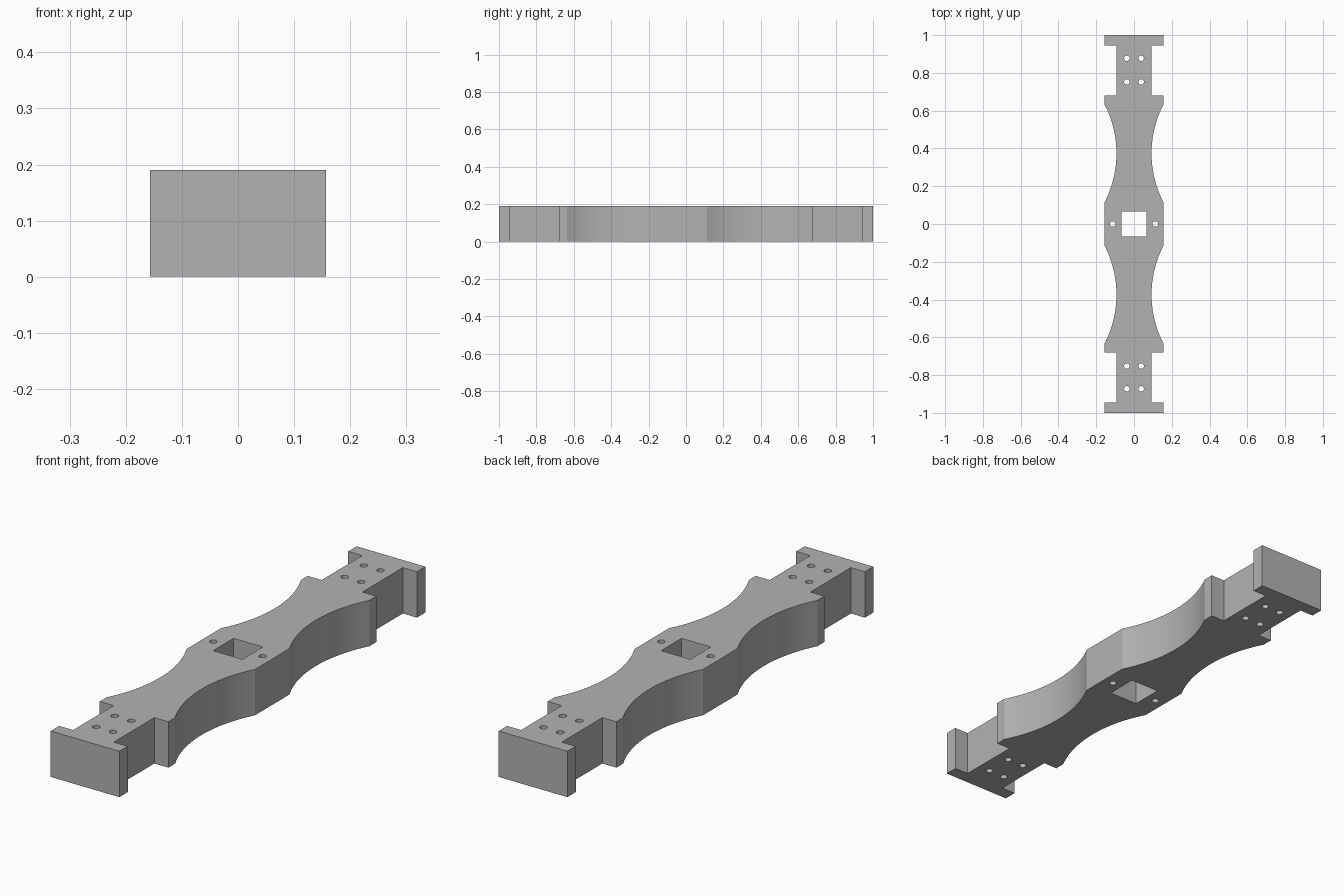
import bpy, bmesh
from math import sin, cos, asin, pi, hypot, radians

cube = bpy.data.objects.get("Cube")
if cube:
    bpy.data.objects.remove(cube, do_unlink=True)

HEIGHT = 0.19
WIDE, WAIST = 0.157, 0.093       # half widths
ARC_START, ARC_END = 0.113, 0.635
SHOULDER, FLANGE, TIP = 0.68, 0.945, 1.0

grey = bpy.data.materials.new("plain grey")
grey.use_nodes = True
grey.diffuse_color = (0.45, 0.45, 0.45, 1)
grey.node_tree.nodes["Principled BSDF"].inputs["Base Color"].default_value = grey.diffuse_color


def circle(x, y, r, n=24):
    return [(x + r * cos(2 * pi * i / n), y + r * sin(2 * pi * i / n)) for i in range(n)]


def scallop(n=32):
    """Shallow arc cut into the side between the hub and the shoulder."""
    half = (ARC_END - ARC_START) / 2
    sag = WIDE - WAIST
    radius = hypot(half, sag) ** 2 / (2 * sag)
    sweep = asin(half / radius)
    mid = (ARC_START + ARC_END) / 2
    angles = [sweep * (2 * i / n - 1) for i in range(n + 1)]
    return [(WAIST + radius * (1 - cos(a)), mid + radius * sin(a)) for a in angles]


# Outline: one quarter, mirrored to the other three
quarter = scallop() + [(WIDE, SHOULDER), (WAIST, SHOULDER),
                       (WAIST, FLANGE), (WIDE, FLANGE), (WIDE, TIP)]
right_half = [(x, -y) for x, y in reversed(quarter)] + quarter
outline = right_half + [(-x, y) for x, y in reversed(right_half)]

# Openings: square hub hole, two hub pin holes, four screw holes per end
s = 0.067
loops = [outline, [(-s, -s), (s, -s), (s, s), (-s, s)]]
for sx in (-1, 1):
    loops.append(circle(sx * 0.113, 0, 0.0145))
    for y in (-0.872, -0.752, 0.752, 0.877):
        loops.append(circle(sx * 0.038, y, 0.0145))

# Filled profile extruded to a solid plate
curve = bpy.data.curves.new("bar_profile", "CURVE")
curve.dimensions = "2D"
curve.fill_mode = "BOTH"
curve.extrude = HEIGHT / 2
for pts in loops:
    spline = curve.splines.new("POLY")
    spline.points.add(len(pts) - 1)
    for p, (x, y) in zip(spline.points, pts):
        p.co = (x, y, 0, 1)
    spline.use_cyclic_u = True
source = bpy.data.objects.new("bar_profile", curve)
bpy.context.collection.objects.link(source)
bpy.context.view_layer.update()
mesh = bpy.data.meshes.new_from_object(
    source.evaluated_get(bpy.context.evaluated_depsgraph_get()))
bpy.data.objects.remove(source, do_unlink=True)

# Weld caps to walls and stand the bar on the ground
bm = bmesh.new()
bm.from_mesh(mesh)
bmesh.ops.remove_doubles(bm, verts=bm.verts, dist=0.0001)
bmesh.ops.translate(bm, verts=bm.verts, vec=(0, 0, HEIGHT / 2))
bmesh.ops.recalc_face_normals(bm, faces=bm.faces)
bm.to_mesh(mesh)
bm.free()
mesh.materials.clear()
mesh.materials.append(grey)

bar = bpy.data.objects.new("scalloped_bar", mesh)
bpy.context.collection.objects.link(bar)
bpy.ops.object.select_all(action="DESELECT")
bar.select_set(True)
bpy.context.view_layer.objects.active = bar
bpy.ops.object.shade_smooth_by_angle(angle=radians(20))
